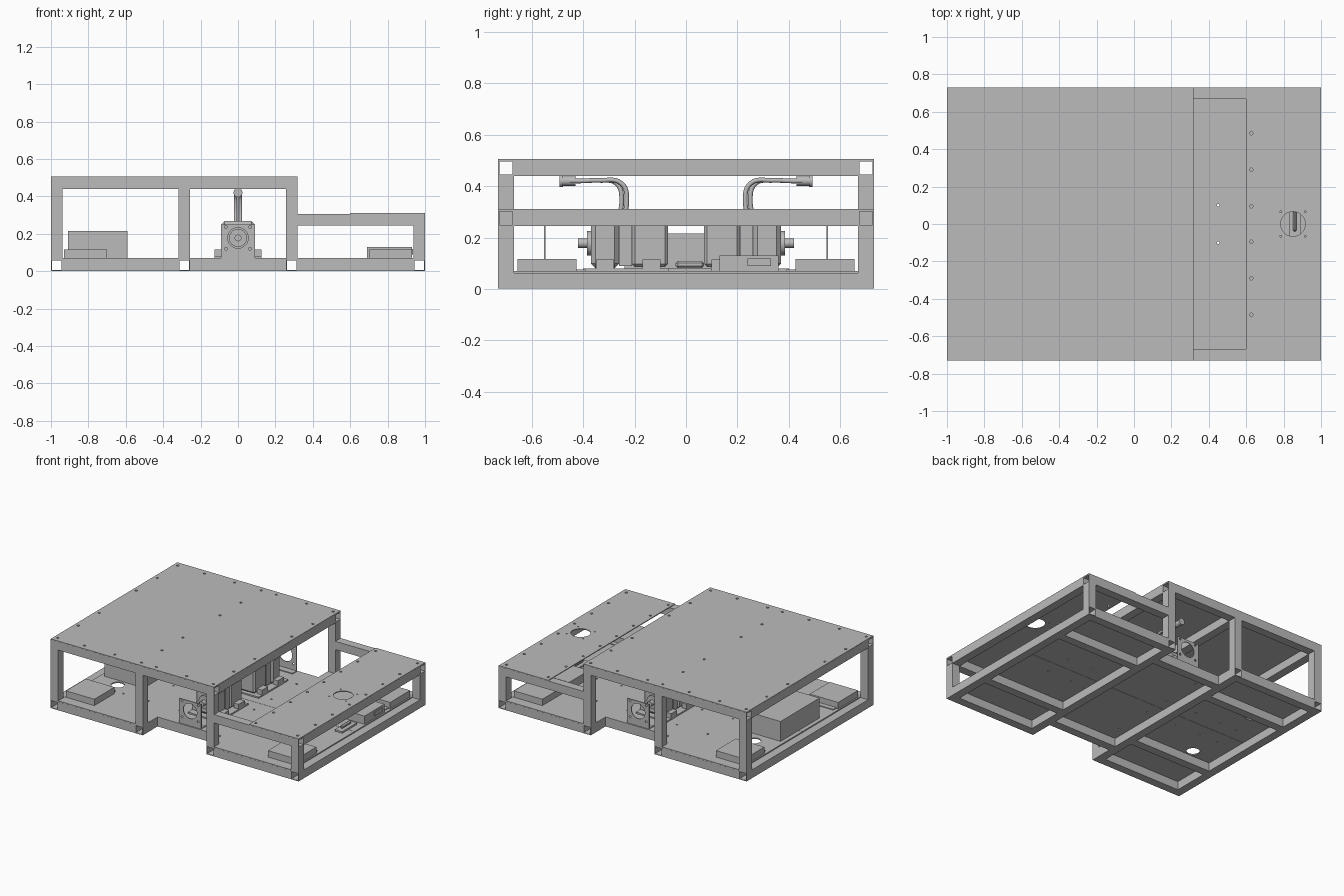
import bpy, bmesh, math
from mathutils import Vector, Matrix

old = bpy.data.objects.get("Cube")
if old:
    bpy.data.objects.remove(old)

GREY = (0.5, 0.5, 0.5, 1)
mat = bpy.data.materials.new("plain_grey")
mat.use_nodes = True
mat.diffuse_color = GREY
mat.node_tree.nodes["Principled BSDF"].inputs["Base Color"].default_value = GREY

T = 0.061                      # tube width
EX, EY, MX = 0.97, 0.70, 0.287  # tube centre lines
FLOOR, BAY = 0.07, 0.56


def finish(name, bm, smooth=False):
    bmesh.ops.recalc_face_normals(bm, faces=bm.faces)
    me = bpy.data.meshes.new(name)
    bm.to_mesh(me)
    bm.free()
    me.materials.append(mat)
    ob = bpy.data.objects.new(name, me)
    bpy.context.collection.objects.link(ob)
    if smooth:
        bpy.ops.object.select_all(action='DESELECT')
        ob.select_set(True)
        bpy.context.view_layer.objects.active = ob
        bpy.ops.object.shade_smooth_by_angle()
    return ob


def add_box(bm, lo, hi):
    lo, hi = Vector(lo), Vector(hi)
    m = Matrix.Translation((lo + hi) / 2) @ Matrix.Diagonal((*(hi - lo), 1))
    bmesh.ops.create_cube(bm, size=1, matrix=m)


def box(name, lo, hi, bevel=0):
    bm = bmesh.new()
    add_box(bm, lo, hi)
    if bevel:
        bmesh.ops.bevel(bm, geom=bm.edges[:], offset=bevel, segments=1, affect='EDGES')
    return finish(name, bm)


def add_cyl(bm, centre, r, depth, axis='z', n=24):
    rot = {'x': Matrix.Rotation(math.pi / 2, 4, 'Y'),
           'y': Matrix.Rotation(math.pi / 2, 4, 'X'), 'z': Matrix()}[axis]
    bmesh.ops.create_cone(bm, cap_ends=True, segments=n, radius1=r, radius2=r,
                          depth=depth, matrix=Matrix.Translation(centre) @ rot)


def cyl(name, centre, r, depth, axis='z'):
    bm = bmesh.new()
    add_cyl(bm, centre, r, depth, axis)
    return finish(name, bm, True)


def tube(name, a, b):
    """Hollow square tube with open ends along one main axis."""
    a, b = Vector(a), Vector(b)
    d = (b - a).normalized()
    u = Vector((0, 0, 1)) if abs(d.z) < 0.5 else Vector((1, 0, 0))
    v = d.cross(u)
    bm = bmesh.new()
    rings = [[bm.verts.new(p + h * (su * u + sv * v))
              for su, sv in ((-1, -1), (1, -1), (1, 1), (-1, 1))]
             for p, h in ((a, T / 2), (b, T / 2), (b, T / 2 - 0.005), (a, T / 2 - 0.005))]
    for i in range(4):
        r, s = rings[i], rings[(i + 1) % 4]
        for k in range(4):
            bm.faces.new((r[k], r[(k + 1) % 4], s[(k + 1) % 4], s[k]))
    return finish(name, bm)


def drill(ob, holes, axis='z', depth=0.05):
    """Cut round holes given as (centre, radius)."""
    bm = bmesh.new()
    for c, r in holes:
        add_cyl(bm, c, r, depth, axis, 12 if r < 0.03 else 32)
    cutter = finish(ob.name + "_cutter", bm)
    cutter.hide_render = True
    cutter.hide_set(True)
    mod = ob.modifiers.new("holes", 'BOOLEAN')
    mod.object = cutter
    mod.solver = 'EXACT'
    bpy.context.view_layer.objects.active = ob
    bpy.ops.object.modifier_apply(modifier=mod.name)
    bpy.data.objects.remove(cutter)


# Tube frame: base
lo, hi, deck = T / 2 + 0.001, 0.47, 0.275
ends_y, ends_x = EY + T / 2, EX + T / 2
for x in (-EX, -MX, MX, EX):
    tube("base_long_rail", (x, -ends_y, lo), (x, ends_y, lo))
spans = ((-EX, -MX), (-MX, MX), (MX, EX))
for s in (-1, 1):
    for i, (a, b) in enumerate(spans):
        a, b = a + T / 2, b - T / 2
        y = s * (BAY - T / 2 if i == 1 else EY)
        tube("base_edge_rail", (a, y, lo), (b, y, lo))
        if i != 1:
            tube("base_cross_rail", (a, s * 0.38, lo), (b, s * 0.38, lo))
    # uprights and upper rails
    for x in (-EX, -MX, MX):
        tube("upright", (x, s * EY, T), (x, s * EY, hi - T / 2))
    tube("short_upright", (EX, s * EY, T), (EX, s * EY, deck - T / 2))
    tube("top_side_rail", (-ends_x, s * EY, hi), (MX + T / 2, s * EY, hi))
    tube("deck_side_rail", (MX + T / 2, s * EY, deck), (ends_x, s * EY, deck))
for x in (-EX, -MX, MX):
    tube("top_cross_rail", (x, -EY + T / 2, hi), (x, EY - T / 2, hi))
tube("deck_cross_rail", (EX, -EY + T / 2, deck), (EX, EY - T / 2, deck))

# Top plate and low deck plate with bolt holes
top = box("top_plate", (-1, -0.73, 0.5), (0.317, 0.73, 0.506))
bolts = [(x, s * 0.69) for x in (-0.97, -0.755, -0.51, -0.295, -0.175, 0.07, 0.285) for s in (-1, 1)]
bolts += [(x, s * y) for x in (-0.97, -0.295, 0.285) for y in (0.455, 0.213) for s in (-1, 1)]
drill(top, [((x, y, 0.503), 0.009) for x, y in bolts])

plate = box("deck_plate", (0.6, -0.73, 0.305), (1, 0.73, 0.311))
bolts = [(x, s * y) for x in (0.627, 0.965) for y in (0.69, 0.485, 0.29, 0.095) for s in (-1, 1)]
holes = [((x, y, 0.308), 0.009) for x, y in bolts]
holes += [((0.85 + a * 0.066, b * 0.066, 0.308), 0.005) for a in (-1, 1) for b in (-1, 1)]
drill(plate, holes + [((0.85, 0, 0.308), 0.066)])

# Floor in two halves, stepped in at the middle bays
for s in (-1, 1):
    bm = bmesh.new()
    outline = [(-0.94, 0.001), (0.94, 0.001), (0.94, 0.67), (0.9395, 0.73), (MX + T / 2, 0.73), (MX + T / 2, 0.67),
               (MX - T / 2, 0.67), (MX - T / 2, BAY)]
    outline += [(-x, y) for x, y in reversed(outline[2:])]
    f = bm.faces.new([bm.verts.new((x, s * y, 0.062)) for x, y in outline])
    up = bmesh.ops.extrude_face_region(bm, geom=[f])["geom"]
    bmesh.ops.translate(bm, verts=[v for v in up if isinstance(v, bmesh.types.BMVert)], vec=(0, 0, FLOOR - 0.062))
    floor = finish("floor_plate", bm)
    pts = [(x, s * y) for x in (-0.8, -0.65, -0.45, -0.2, 0.2, 0.45, 0.65) for y in (0.1, 0.39)]
    drill(floor, [((x, y, 0.066), 0.007) for x, y in pts] + [((-0.76, s * 0.3, 0.066), 0.045)])

# Drive motors, their mounts, wheel brackets and cables
for s in (-1, 1):
    def span(name, x0, x1, y0, y1, z0, z1, bevel=0):
        ya, yb = sorted((s * y0, s * y1))
        return box(name, (x0, ya, z0), (x1, yb, z1), bevel)
    span("motor_body", -0.085, 0.085, 0.07, 0.21, 0.085, 0.262, 0.012)
    span("motor_collar", -0.08, 0.08, 0.21, 0.26, 0.09, 0.258)
    span("gearbox", -0.09, 0.09, 0.26, 0.37, 0.08, 0.268, 0.018)
    for x in (-0.105, 0.105):
        span("motor_foot", x - 0.02, x + 0.02, 0.1, 0.17, FLOOR, 0.115)
        span("motor_foot", x - 0.02, x + 0.02, 0.28, 0.35, FLOOR, 0.115)
    span("motor_base", -0.125, 0.125, 0.06, 0.4, FLOOR, 0.08)
    cyl("output_flange", (0, s * 0.377, 0.178), 0.048, 0.016, 'y')
    cyl("output_shaft", (0, s * 0.395, 0.178), 0.018, 0.05, 'y')
    bracket = span("wheel_bracket", -0.09, 0.09, 0.546, 0.552, FLOOR, 0.25)
    holes = [((a * 0.065, s * 0.549, 0.178 + b * 0.058), 0.008) for a in (-1, 1) for b in (-1, 1)]
    drill(bracket, holes + [((0, s * 0.549, 0.178), 0.055)], 'y')
    span("bracket_foot", -0.09, 0.09, 0.5, 0.55, FLOOR, 0.076)
    for x, dy in ((-0.013, 0), (0.013, 0.02)):
        cu = bpy.data.curves.new("motor_cable", 'CURVE')
        cu.dimensions = '3D'
        cu.bevel_depth, cu.bevel_resolution, cu.resolution_u = 0.009, 2, 6
        sp = cu.splines.new('BEZIER')
        path = [(0.27 - dy, 0.26), (0.25 - dy, 0.34), (0.27 - dy, 0.41), (0.34, 0.422), (0.4, 0.42), (0.45, 0.42)]
        sp.bezier_points.add(len(path) - 1)
        for p, (y, z) in zip(sp.bezier_points, path):
            p.co = (x, s * y, z)
            p.handle_left_type = p.handle_right_type = 'AUTO'
        cu.materials.append(mat)
        bpy.context.collection.objects.link(bpy.data.objects.new("motor_cable", cu))
    cyl("cable_plug", (0, s * 0.46, 0.42), 0.019, 0.06, 'y')
    cyl("plug_ring", (0, s * 0.485, 0.42), 0.024, 0.014, 'y')

    # low boxes in the four corners
    for x in (-0.815, 0.815):
        span("corner_box", x - 0.115, x + 0.115, 0.425, 0.655, FLOOR, 0.117)
        span("corner_box_tab", x - 0.1, x + 0.1, 0.39, 0.425, FLOOR, 0.076)

# Tall power box with vents on one end
box("power_box", (-0.91, -0.24, FLOOR), (-0.59, 0.21, 0.215))
for z in (0.12, 0.15, 0.18):
    box("power_box_vent", (-0.65, -0.246, z), (-0.6, -0.24, z + 0.022))

# Controller box and pull handle near the low end
box("controller_box", (0.69, 0.13, FLOOR), (0.93, 0.36, 0.13))
box("controller_socket", (0.93, 0.24, 0.09), (0.936, 0.33, 0.118))
box("handle_bar", (0.85, -0.04, 0.082), (0.87, 0.07, 0.108), 0.008)
box("handle_base", (0.83, -0.07, FLOOR), (0.89, 0.1, 0.082))
